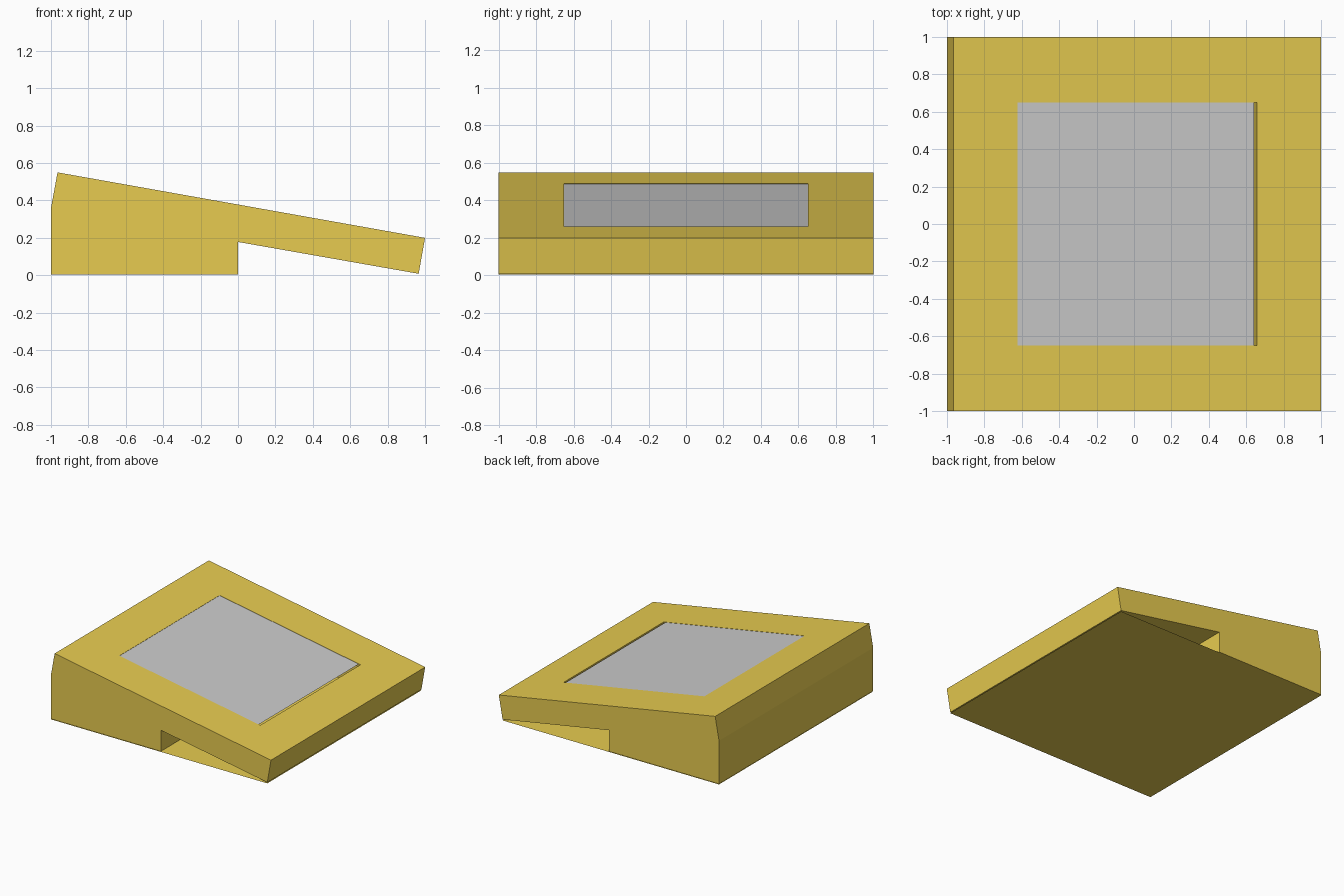
import bpy, bmesh
from math import radians, sin, cos
from mathutils import Matrix

if "Cube" in bpy.data.objects:
    bpy.data.objects.remove(bpy.data.objects["Cube"])

TILT = radians(10.1)
THICK = 0.193
# centre of the sloping top face
TOP = Matrix.Translation((0.0175, 0, 0.375)) @ Matrix.Rotation(TILT, 4, 'Y')

gold = bpy.data.materials.new("gold")
gold.diffuse_color = (0.8, 0.6, 0.08, 1)
gold.use_nodes = True
gold.node_tree.nodes["Principled BSDF"].inputs["Base Color"].default_value = gold.diffuse_color


def finish(name, bm, mat=None):
    bmesh.ops.recalc_face_normals(bm, faces=bm.faces)
    me = bpy.data.meshes.new(name)
    bm.to_mesh(me)
    bm.free()
    ob = bpy.data.objects.new(name, me)
    bpy.context.collection.objects.link(ob)
    if mat:
        me.materials.append(mat)
    return ob


def box(name, lo, hi, matrix=Matrix()):
    bm = bmesh.new()
    size = [b - a for a, b in zip(lo, hi)]
    mid = [(a + b) / 2 for a, b in zip(lo, hi)]
    bmesh.ops.create_cube(bm, size=1, matrix=matrix @ Matrix.Translation(mid)
                          @ Matrix.Diagonal((*size, 1)))
    return finish(name, bm)


def sheet(name, x0, x1, half_y, z, matrix=Matrix(), mat=None):
    bm = bmesh.new()
    pts = [(x0, -half_y), (x1, -half_y), (x1, half_y), (x0, half_y)]
    bm.faces.new([bm.verts.new((x, y, z)) for x, y in pts])
    bm.transform(matrix)
    if bm.faces[:]:
        bm.normal_update()
    return finish(name, bm, mat)


# Wedge body: tilted slab joined to the foot, extruded from its side profile
profile = [(-1, 0.005), (0, 0.005), (0, 0.178), (0.966, 0.008), (1, 0.2),
           (-0.965, 0.55), (-1, 0.358)]
bm = bmesh.new()
face = bm.faces.new([bm.verts.new((x, -1, z)) for x, z in profile])
ext = bmesh.ops.extrude_face_region(bm, geom=[face])
bmesh.ops.translate(bm, vec=(0, 2, 0),
                    verts=[v for v in ext["geom"] if isinstance(v, bmesh.types.BMVert)])
body = finish("wedge_body", bm, gold)

# Window through the slab, and the hollow in the foot below it
cutters = [box("window_cutter", (-0.65, -0.65, -THICK), (0.65, 0.65, 0.1), TOP),
           box("foot_cutter", (-0.5, -0.65, -0.1), (0.1, 0.65, 0.3))]
for c in cutters:
    c.hide_render = True
    c.hide_set(True)
    mod = body.modifiers.new(c.name, 'BOOLEAN')
    mod.object = c
    mod.operation = 'DIFFERENCE'
    mod.solver = 'EXACT'

# Apply the cuts and remove the cutters
bpy.context.view_layer.update()
deps = bpy.context.evaluated_depsgraph_get()
body_mesh = bpy.data.meshes.new_from_object(body.evaluated_get(deps))
body.modifiers.clear()
body.data = body_mesh
for c in cutters:
    bpy.data.objects.remove(c)

# Grey panel filling the window, with a slim gap at the low end
sheet("panel", -0.65, 0.634, 0.65, -0.002, TOP)

# Thin floor sheet closing the underside
sheet("floor_sheet", -1, 0.966, 1, 0, mat=gold)
